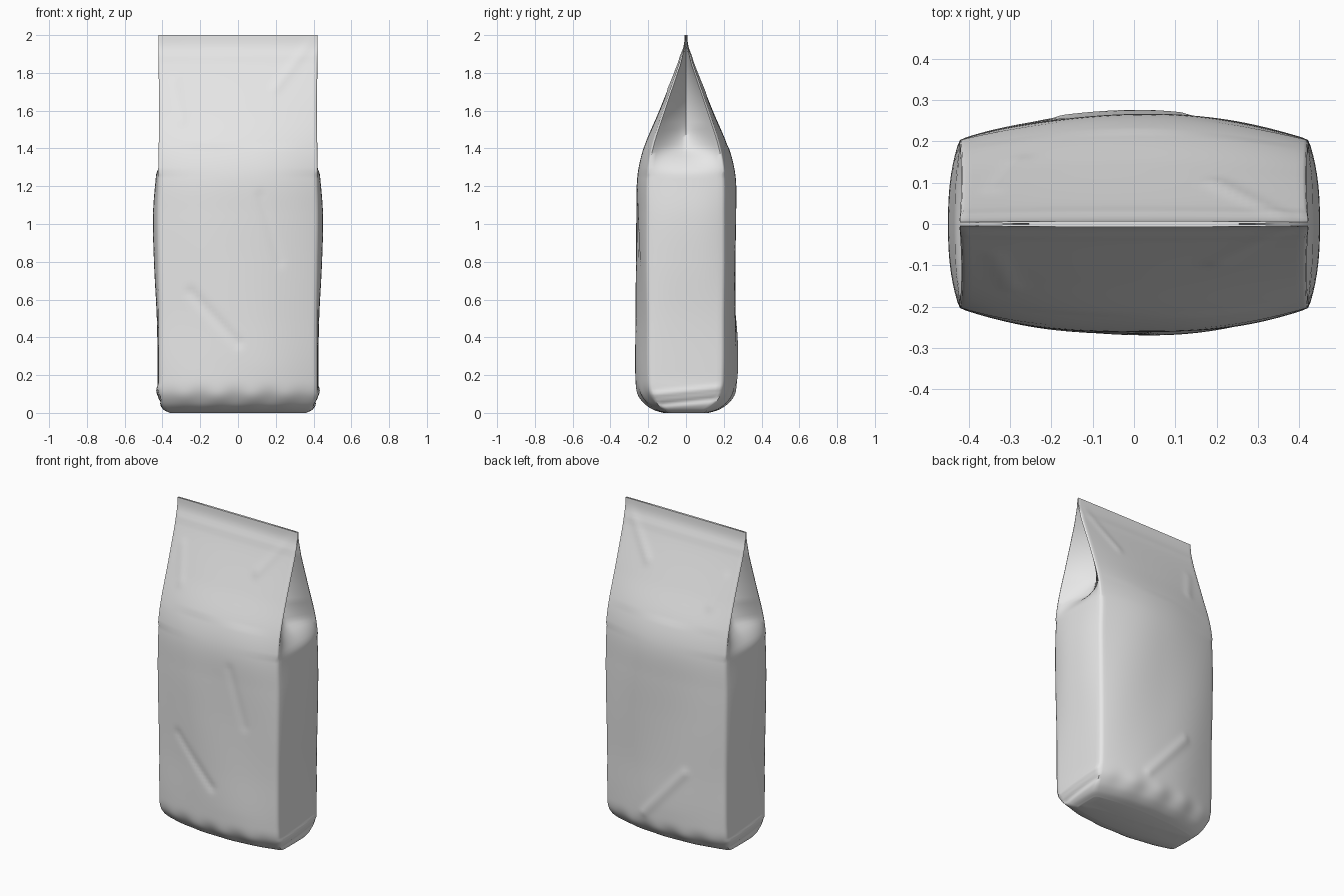
import bpy, bmesh, math
from mathutils import Vector

cube = bpy.data.objects.get("Cube")
if cube:
    bpy.data.objects.remove(cube, do_unlink=True)

# Height, half width, panel depth at centre, panel depth at corner, side bulge
KEYS = [
    (0.0, .36, .12, .09, 0), (.015, .39, .17, .12, .002), (.05, .41, .22, .16, .005),
    (.11, .42, .258, .195, .006), (.2, .42, .268, .205, .005), (.5, .42, .264, .207, .01),
    (.8, .425, .264, .21, .02), (1.05, .428, .265, .21, .022), (1.25, .423, .26, .208, .012),
    (1.4, .42, .225, .185, 0), (1.6, .418, .142, .122, 0), (1.8, .42, .062, .054, 0),
    (1.9, .422, .026, .021, 0), (1.95, .422, .011, .008, 0), (2.0, .422, .007, .005, 0),
]
GUSSET_START = 1.27
GUSSET_DEPTH = .2

# Soft folds on the panels: facing (-1 front, 1 back), start, end, strength
CREASES = [
    (-1, (-.25, .64), (0, .37), -.007),
    (-1, (.2, 1.72), (.38, 1.95), .006),
    (-1, (-.34, 1.75), (-.3, 1.55), .006),
    (-1, (.12, 1.15), (.22, .8), -.004),
    (1, (.11, .18), (-.17, .5), .007),
    (1, (.2, 1.7), (.38, 1.93), .006),
    (1, (-.34, 1.72), (-.28, 1.55), .006),
]


def profile(z):
    """Cubic interpolation through the key sections."""
    i = max(k for k in range(len(KEYS) - 1) if KEYS[k][0] <= z)
    a, b = KEYS[i], KEYS[i + 1]
    p, q = KEYS[max(i - 1, 0)], KEYS[min(i + 2, len(KEYS) - 1)]
    h = b[0] - a[0]
    t = (z - a[0]) / h
    out = []
    for k in range(1, len(a)):
        m0 = (b[k] - p[k]) / (b[0] - p[0]) * h
        m1 = (q[k] - a[k]) / (q[0] - a[0]) * h
        s = t * t * (3 - 2 * t)
        out.append(a[k] + (b[k] - a[k]) * s + m0 * t * (1 - t) ** 2 - m1 * t * t * (1 - t))
    return out


def crease_offset(facing, x, z):
    total = 0
    point = Vector((x, z))
    for side, start, end, strength in CREASES:
        if side == facing:
            a, d = Vector(start), Vector(end) - Vector(start)
            t = max(0, min(1, (point - a).dot(d) / d.length_squared))
            total += strength * math.exp(-((point - a - d * t).length / .025) ** 2)
    return total


def panel_offset(facing, x, z, u):
    """Folds, gathered ripples above the base and the line under the top seal."""
    base = math.exp(-((z - .08) / .05) ** 2)
    ripple = .005 * math.sin(x * 34 + facing) * base
    seal = .003 * math.exp(-((z - 1.89) / .015) ** 2)
    wave = .003 * math.sin(x * 9 + z * 5 + facing) * (0 if z > 1.4 else min(1, z * 4))
    return (crease_offset(facing, x, z) + ripple + wave) * (1 - u ** 4) + seal


def ring(z, panel_steps=48, side_steps=16):
    width, depth, corner, bulge = profile(z)
    r = min(.022 if z < GUSSET_START else .01, corner * .25)
    rise = max(0, z - GUSSET_START)
    fold = 0
    if rise:
        fold = math.sqrt(max(0, GUSSET_DEPTH ** 2 - (corner * .95) ** 2))
        fold *= min(1, rise / .12)
    power = 1 + max(0, 1 - rise / .25)
    points = []
    for facing in (-1, 1):
        # Broad panel, running to the right on the front and back again behind
        for i in range(panel_steps + 1):
            u = 2 * i / panel_steps - 1
            x = -facing * u * (width - r)
            y = corner + (depth - corner) * (1 - abs(u) ** 2.2)
            y += panel_offset(facing, x, z, u)
            points.append((x, facing * y, z))
        # Rounded corner, side panel with its tucked gusset, rounded corner
        sx = -facing
        points.append((sx * (width - r * .3), facing * (corner - r * .3), z))
        for j in range(side_steps + 1):
            t = 2 * j / side_steps - 1
            y = -facing * t * (corner - r)
            x = width + bulge * (1 - abs(t) ** 2.5) - fold * (1 - abs(t) ** power)
            # Slanted base folds
            for level, amount in ((.06, .009), (.115, -.007)):
                x -= amount * math.exp(-((z - level - y * .1 * sx) / .014) ** 2)
            points.append((sx * x, y, z))
        points.append((sx * (width - r * .3), -facing * (corner - r * .3), z))
    return points


# Bag body, lofted from the base to the top seal
levels = [.2 * (i / 20) ** 1.5 for i in range(20)]
levels += [.2 + 1.8 * i / 90 for i in range(90)] + [1.9999]
bm = bmesh.new()
rings = [[bm.verts.new(p) for p in ring(z)] for z in levels]
count = len(rings[0])
for low, high in zip(rings, rings[1:]):
    for i in range(count):
        j = (i + 1) % count
        bm.faces.new((low[i], low[j], high[j], high[i]))
bm.faces.new(rings[0][::-1])
bm.faces.new(rings[-1])
bmesh.ops.recalc_face_normals(bm, faces=bm.faces)
mesh = bpy.data.meshes.new("bag")
bm.to_mesh(mesh)
bm.free()
bag = bpy.data.objects.new("gusseted_bag", mesh)
bpy.context.collection.objects.link(bag)

# Plain pale foil
foil = bpy.data.materials.new("pale_grey")
foil.use_nodes = True
foil.diffuse_color = (.8, .8, .8, 1)
foil.node_tree.nodes["Principled BSDF"].inputs["Base Color"].default_value = foil.diffuse_color
mesh.materials.append(foil)

bpy.ops.object.select_all(action="DESELECT")
bag.select_set(True)
bpy.context.view_layer.objects.active = bag
bpy.ops.object.shade_smooth_by_angle(angle=math.radians(50))
